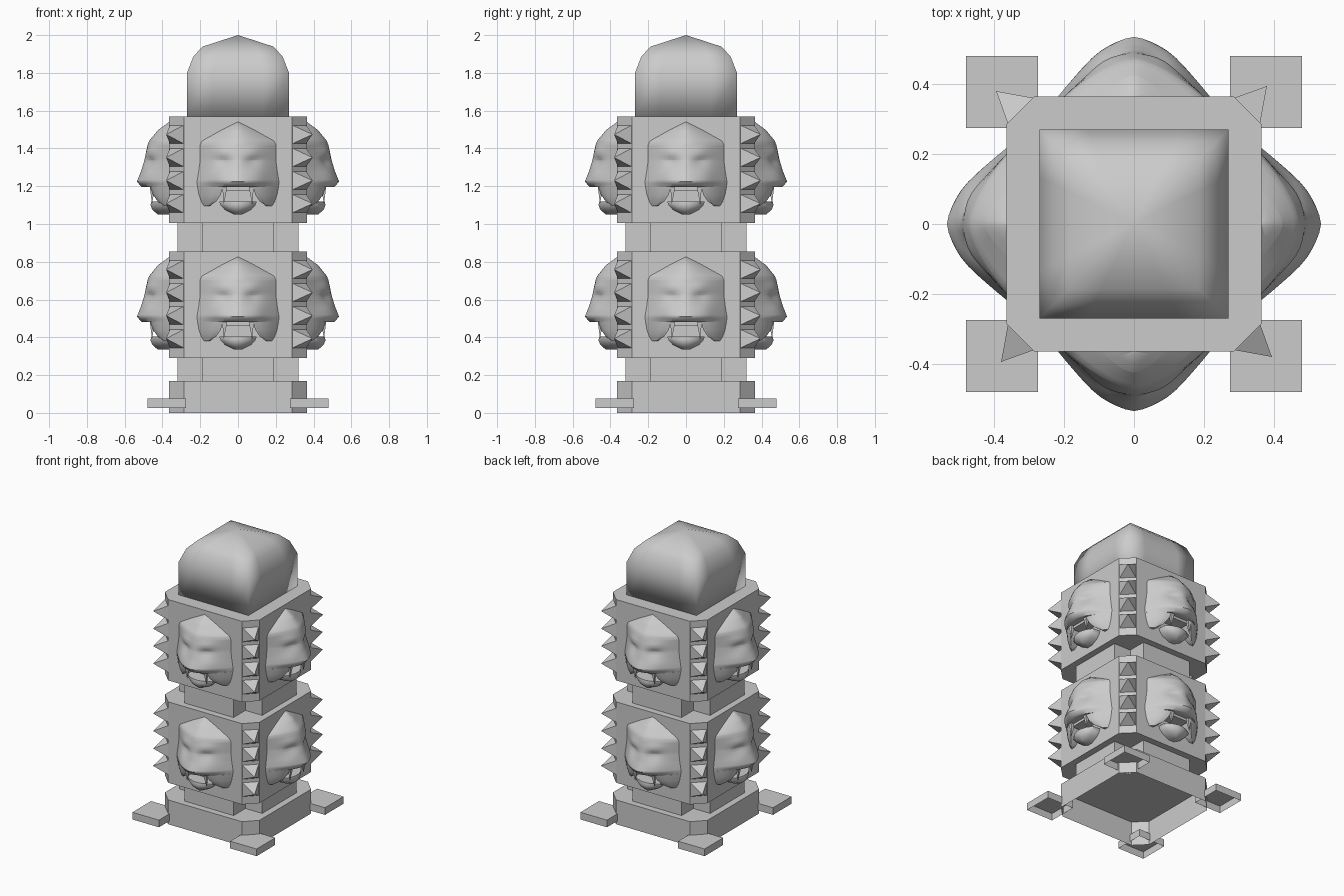
import bpy
import bmesh
import math
from mathutils import Vector

cube = bpy.data.objects.get("Cube")
if cube:
    bpy.data.objects.remove(cube, do_unlink=True)

stone = bpy.data.materials.new("grey stone")
stone.use_nodes = True
GREY = (0.6, 0.6, 0.6, 1.0)
stone.diffuse_color = GREY
stone.node_tree.nodes["Principled BSDF"].inputs["Base Color"].default_value = GREY

WALL, FLAT = 0.365, 0.285          # wall distance and half width of each flat side
TIERS = {"lower": 0.29, "upper": 1.005}
TIER_HEIGHT = 0.565


def place(name, mesh, turn=0.0, z=0.0):
    ob = bpy.data.objects.new(name, mesh)
    ob.rotation_euler.z = turn
    ob.location.z = z
    bpy.context.collection.objects.link(ob)
    return ob


def loft(name, rings, smooth=None, bottom=True):
    """Skin closed rings of points, cap the ends, and return the mesh."""
    bm = bmesh.new()
    rows = [[bm.verts.new(p) for p in ring] for ring in rings]
    count = len(rows[0])
    for a, b in zip(rows, rows[1:]):
        for i in range(count):
            j = (i + 1) % count
            bm.faces.new((a[i], a[j], b[j], b[i]))
    floor = bm.faces.new(rows[0][::-1])
    bm.faces.new(rows[-1])
    bmesh.ops.recalc_face_normals(bm, faces=bm.faces)
    if not bottom:
        bmesh.ops.delete(bm, geom=[floor], context='FACES_ONLY')
    bmesh.ops.remove_doubles(bm, verts=bm.verts, dist=0.0005)
    mesh = bpy.data.meshes.new(name)
    bm.to_mesh(mesh)
    bm.free()
    mesh.materials.append(stone)
    if smooth:
        mesh.shade_smooth()
        mesh.set_sharp_from_angle(angle=math.radians(smooth))
    return mesh


def prism(name, outline, z0, z1, bottom=True):
    rings = [[(x, y, z) for x, y in outline] for z in (z0, z1)]
    return place(name, loft(name, rings, bottom=bottom))


def four_way(points):
    """Repeat corner points in all four quadrants, going round."""
    out = []
    for k in range(4):
        c, s = (1, 0, -1, 0)[k], (0, 1, 0, -1)[k]
        out += [(x * c - y * s, x * s + y * c) for x, y in points]
    return out


def lerp(table, z):
    """Read width and depth from a table of (z, width, depth), top first."""
    for a, b in zip(table, table[1:]):
        if z >= b[0]:
            t = (z - a[0]) / (b[0] - a[0])
            return [p + (q - p) * t for p, q in zip(a[1:], b[1:])]
    return table[-1][1:]


# Column: base, necks and tiers
octagon = four_way([(WALL, -FLAT), (WALL, FLAT)])
cross = four_way([(0.32, -0.19), (0.32, 0.19), (0.19, 0.19)])
prism("base", octagon, 0.0, 0.17, bottom=False)
prism("lower_neck", cross, 0.17, 0.29)
prism("upper_neck", cross, 0.855, 1.005)
for level, z in TIERS.items():
    prism(level + "_tier", octagon, z, z + TIER_HEIGHT)

# Feet, open underneath
for i, (sx, sy) in enumerate(((1, 1), (-1, 1), (-1, -1), (1, -1))):
    square = [(sx * a, sy * b) for a, b in
              ((0.275, 0.275), (0.48, 0.275), (0.48, 0.48), (0.275, 0.48))]
    prism(f"foot_{i + 1}", square, 0.025, 0.075, bottom=False)

# Square dome on top
dome_profile = [(0.27, 1.57), (0.27, 1.80), (0.235, 1.89), (0.185, 1.94), (0.0, 2.0)]
dome_rings = []
for w, z in dome_profile:
    side = [-1, -0.5, 0, 0.5]
    dome_rings.append([(x, y, z) for x, y in four_way([(w, w * t) for t in side])])
place("dome", loft("dome", dome_rings, smooth=95))

# Spikes on the cut corners
spike_base = [(-0.053, -0.05), (0.053, -0.05), (0.053, 0.05), (-0.053, 0.05)]
corner = (WALL + FLAT) / math.sqrt(2)
spike = loft("spike", [
    [(x, -corner + 0.003, z) for x, z in spike_base],
    [(0.01, -corner - 0.088, 0)] * 4])
for level, z in TIERS.items():
    for c in range(4):
        for r in range(4):
            place(f"{level}_spike_{c + 1}_{r + 1}", spike,
                  math.radians(45 + 90 * c), z + 0.103 + 0.122 * r)

# Mask: heights are measured from the foot of its tier
head = [(0.535, 0.004, 0.0), (0.491, 0.09, 0.06), (0.435, 0.19, 0.105),
        (0.415, 0.2, 0.113), (0.335, 0.2, 0.13), (0.275, 0.208, 0.148),
        (0.22, 0.217, 0.17), (0.19, 0.215, 0.145)]


def relief(x, z):
    """Depth of the head in front of the wall, with brows, eyes and cheeks."""
    w, d = lerp(head, z)
    t = min(abs(x) / w, 1)
    depth = d * (1 - t ** 1.6)

    def bump(cx, cz, rx, rz):
        return math.exp(-((abs(x) - cx) / rx) ** 2 - ((z - cz) / rz) ** 2)
    fade = 1 - t ** 4
    return depth + fade * (0.012 * bump(0.085, 0.375, 0.05, 0.025)
                           - 0.016 * bump(0.075, 0.325, 0.035, 0.022)
                           + 0.012 * bump(0.11, 0.25, 0.05, 0.04))


def front(points):
    return [Vector((x, -WALL - d, z)) for x, d, z in points]


columns = [i / 9 for i in range(-9, 10)]
heights = sorted({row[0] for row in head} | {0.21 + 0.02 * i for i in range(16)})
head_rings = []
for z in heights:
    w = lerp(head, z)[0]
    head_rings.append(front([(w * t, relief(w * t, z), z) for t in columns]))
head_mesh = loft("mask_head", head_rings, smooth=55)

# Jowls hang on both sides of the mouth
jowl_rows = [(0.195, 0.078, 0.215, 0.10), (0.15, 0.092, 0.207, 0.085),
             (0.115, 0.115, 0.195, 0.06), (0.09, 0.15, 0.18, 0.025)]


def jowl(sign):
    rings = []
    for z, inner, outer, d in jowl_rows:
        ring = [(sign * inner, -0.005, z)]
        for k in range(6):
            t = k / 5
            ring.append((sign * (inner + (outer - inner) * t), d * (1 - t ** 1.7), z))
        rings.append(front(ring))
    return loft("mask_jowl", rings, smooth=55)


# Lower jaw with a curved chin
jaw_rows = [(0.115, 0.1, 0.095), (0.095, 0.092, 0.1), (0.07, 0.07, 0.09), (0.045, 0.02, 0.06)]
jaw_mesh = loft("mask_jaw", [
    front([(-w, -0.005, z)]
          + [(w * t, d * (1 - 0.45 * t * t), z) for t in (-1, -0.6, -0.2, 0.2, 0.6, 1)]
          + [(w, -0.005, z)]) for z, w, d in jaw_rows], smooth=50)

# Tooth row and fangs
teeth_mesh = loft("mask_teeth", [
    front([(-0.07, 0.0, z), (-0.07, 0.085, z), (0.07, 0.085, z), (0.07, 0.0, z)])
    for z in (0.172, 0.195)])


def fang(sign):
    top = [(sign * (0.07 + x), 0.088 + y, 0.195) for x, y in
           ((-0.014, -0.014), (0.014, -0.014), (0.014, 0.014), (-0.014, 0.014))]
    return loft("mask_fang", [front(top), front([(sign * 0.075, 0.09, 0.1)] * 4)])


mask = {"head": head_mesh, "left_jowl": jowl(1), "right_jowl": jowl(-1),
        "jaw": jaw_mesh, "teeth": teeth_mesh, "left_fang": fang(1), "right_fang": fang(-1)}
for level, z in TIERS.items():
    for k, side in enumerate(("front", "left", "back", "right")):
        for part, mesh in mask.items():
            place(f"{level}_{side}_mask_{part}", mesh, math.radians(90 * k), z)
